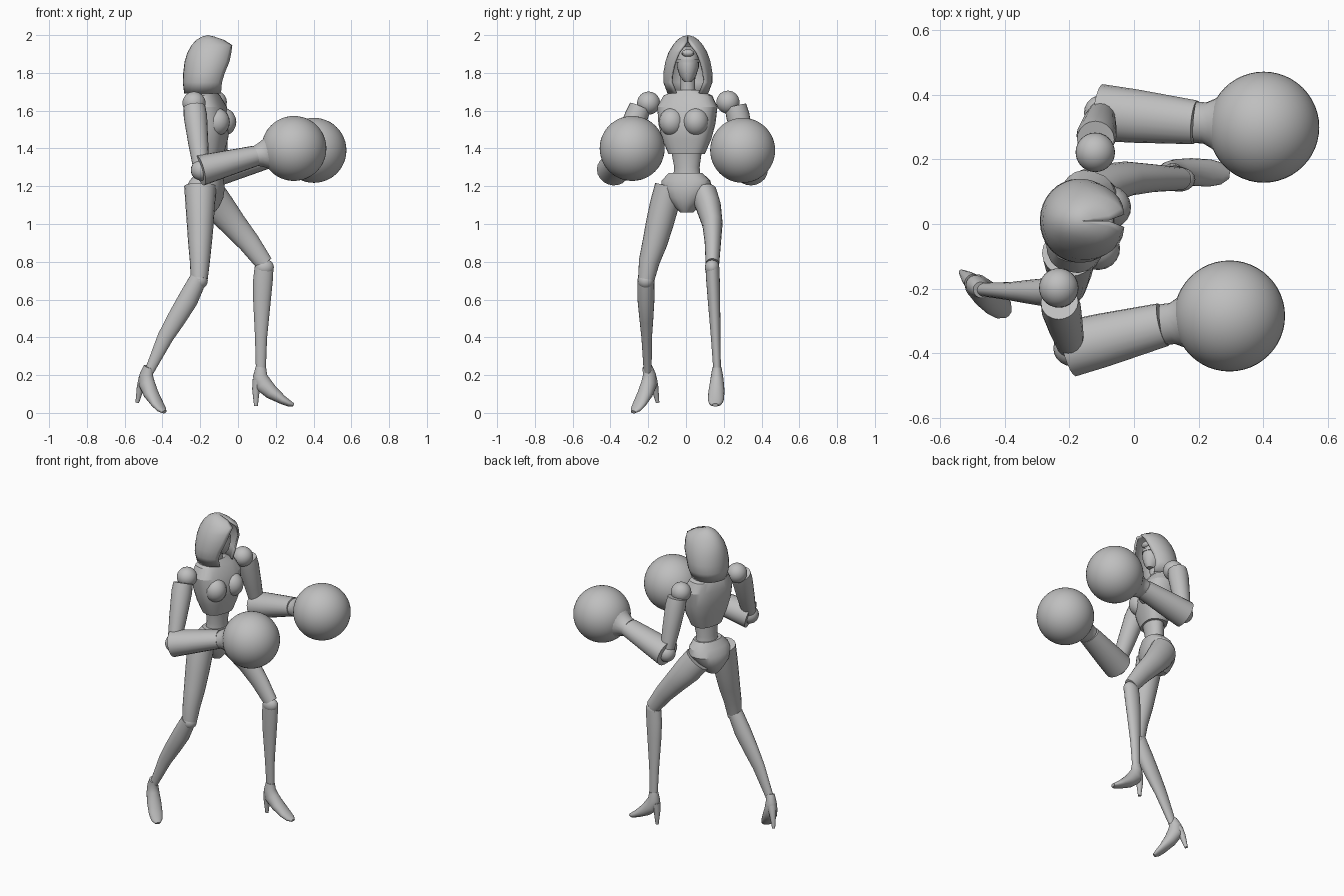
import bpy, bmesh
from math import sin, cos, pi, asin, radians
from mathutils import Vector, Matrix

cube = bpy.data.objects.get("Cube")
if cube:
    bpy.data.objects.remove(cube, do_unlink=True)

grey = bpy.data.materials.new("plain grey")
grey.use_nodes = True
GREY = (0.52, 0.52, 0.52, 1)
grey.diffuse_color = GREY
grey.node_tree.nodes["Principled BSDF"].inputs["Base Color"].default_value = GREY
UP = Vector((0, 0, 1))
Y = Vector((0, 1, 0))


def finish(name, bm, angle=35):
    bmesh.ops.recalc_face_normals(bm, faces=bm.faces)
    me = bpy.data.meshes.new(name)
    bm.to_mesh(me)
    bm.free()
    me.materials.append(grey)
    ob = bpy.data.objects.new(name, me)
    bpy.context.collection.objects.link(ob)
    bpy.ops.object.select_all(action='DESELECT')
    ob.select_set(True)
    bpy.context.view_layer.objects.active = ob
    bpy.ops.object.shade_smooth_by_angle(angle=radians(angle))
    return ob


def skin(bm, rings, closed=True):
    for a, b in zip(rings, rings[1:]):
        n = len(a)
        for i in range(n if closed else n - 1):
            j = (i + 1) % n
            bm.faces.new((a[i], a[j], b[j], b[i]))


def tube(name, stations, side=Y, axis=None, sides=20, power=1.0, angle=35):
    """Loft of x, y, z, half width along side, half depth."""
    bm = bmesh.new()
    pts = [Vector(s[:3]) for s in stations]
    rings = []
    for k, s in enumerate(stations):
        t = axis or (pts[min(k + 1, len(pts) - 1)] - pts[max(k - 1, 0)]).normalized()
        u = (side - t * side.dot(t)).normalized()
        v = t.cross(u)
        ring = []
        for i in range(sides):
            c, d = cos(2 * pi * i / sides), sin(2 * pi * i / sides)
            c = abs(c) ** power * (1 if c > 0 else -1)
            d = abs(d) ** power * (1 if d > 0 else -1)
            ring.append(bm.verts.new(pts[k] + u * c * s[3] + v * d * s[-1]))
        rings.append(ring)
    skin(bm, rings)
    bm.faces.new(rings[0])
    bm.faces.new(rings[-1])
    return finish(name, bm, angle)


def ball(name, centre, size, yaw=0, segs=32):
    bm = bmesh.new()
    m = Matrix.Translation(centre) @ Matrix.Rotation(yaw, 4, 'Z') @ Matrix.Diagonal((*size, 1))
    bmesh.ops.create_uvsphere(bm, u_segments=segs, v_segments=segs // 2, radius=1, matrix=m)
    return finish(name, bm)


# Torso, turned a little to its right
YAW = radians(-15)
FWD = Vector((cos(YAW), sin(YAW), 0))
LEFT = Vector((-sin(YAW), cos(YAW), 0))


def body(name, centre, rows, power=1.0, angle=30):
    """Horizontal sections: height, forward offset, half width, half depth."""
    st = []
    for z, f, w, d in rows:
        p = Vector((*centre, 0)) + FWD * f
        st.append((p.x, p.y, z, w, d))
    return tube(name, st, LEFT, UP, 24, power, angle)


body("chest", (-.175, .01), [
    (1.37, .025, .095, .07), (1.45, .025, .13, .09), (1.53, .02, .15, .105),
    (1.62, .01, .16, .095), (1.68, 0, .13, .07), (1.71, 0, .06, .05)], .75, 22)
for s, tag in ((1, "left"), (-1, "right")):
    p = Vector((-.175, .01, 1.54)) + FWD * .08 + LEFT * .066 * s
    ball(tag + "_bust", p, (.072, .068, .075), YAW, 20)
body("waist", (-.155, .005), [
    (1.17, -.01, .1, .075), (1.24, 0, .075, .06), (1.3, 0, .068, .055), (1.4, .01, .085, .06)])
body("pelvis", (-.165, 0), [
    (1.06, -.015, .03, .055), (1.09, -.015, .06, .08), (1.14, -.015, .11, .1),
    (1.19, -.01, .138, .1), (1.23, 0, .13, .085), (1.27, .01, .09, .066)], .9)
tube("neck", [(-.175, .01, 1.66, .05), (-.165, .01, 1.72, .038), (-.16, .01, 1.82, .04)])

# Head and mask band inside the hood
tube("head", [
    (-.125, .01, 1.755, .02, .03), (-.135, .01, 1.78, .042, .055),
    (-.145, .01, 1.83, .058, .075), (-.15, .01, 1.88, .058, .075),
    (-.155, .01, 1.92, .042, .06), (-.16, .01, 1.94, .015, .025)], axis=UP)
tube("mask_band", [(-.148, .01, 1.855, .062, .08), (-.148, .01, 1.872, .062, .08)], axis=UP)
ball("brow_gem", (-.085, .01, 1.905), (.022, .034, .02), 0, 12)

# Hood: open-fronted shell; height, back, rim, half width, half opening
bm = bmesh.new()
rings = []
for z, back, rim, w, gap in [
        (1.69, -.285, -.09, .108, .065), (1.75, -.292, -.085, .13, .09),
        (1.8, -.29, -.07, .13, .085), (1.86, -.283, -.045, .12, .07),
        (1.91, -.267, -.035, .102, .048), (1.947, -.246, -.03, .08, .02),
        (1.975, -.22, -.075, .056, .002), (1.992, -.19, -.125, .03, .001)]:
    t0 = asin(gap / w)
    a = (rim - back) / (1 + cos(t0))
    rings.append([])
    for i in range(25):
        t = t0 + (2 * pi - 2 * t0) * i / 24
        rings[-1].append(bm.verts.new((back + a + a * cos(t), .01 + w * sin(t), z)))
skin(bm, rings, closed=False)
tip = bm.verts.new((-.16, .01, 2.0))
for a, b in zip(rings[-1], rings[-1][1:]):
    bm.faces.new((a, b, tip))
hood = finish("hood", bm, 40)
shell = hood.modifiers.new("thickness", 'SOLIDIFY')
shell.thickness = .012
shell.offset = -1


# Arms with round gloves
def arm(tag, shoulder, elbow, wrist, glove):
    sh, el, wr, gl = map(Vector, (shoulder, elbow, wrist, glove))
    ball(tag + "_shoulder", sh, (.061,) * 3)
    out = Vector((0, .035 if sh.y > 0 else -.035, 0))
    st = []
    for t, r in ((.06, .058), (.2, .062), (.6, .053), (1, .04)):
        p = sh.lerp(el, t) + out * (1 - t)
        st.append((*p, r, r))
    tube(tag + "_upper_arm", st)
    ball(tag + "_elbow", el, (.055,) * 3, 0, 20)
    back = el.lerp(wr, -.02)
    mid = el.lerp(wr, .35)
    tube(tag + "_forearm", [(*back, .088, .082), (*mid, .083, .072), (*wr, .068, .055)])
    cuff = [(*wr, .064, .052)]
    for t, r in ((.14, .064), (.27, .078), (.42, .108), (.55, .125)):
        cuff.append((*wr.lerp(gl, t), r, r))
    tube(tag + "_cuff", cuff)
    ball(tag + "_glove", gl, (.172,) * 3, 0, 48)


arm("left", (-.12, .222, 1.645), (-.1, .345, 1.285), (.19, .315, 1.36), (.402, .3, 1.39))
arm("right", (-.233, -.198, 1.64), (-.195, -.385, 1.285), (.09, -.312, 1.36), (.296, -.285, 1.40))

# Legs
tube("left_thigh", [
    (-.15, .095, 1.16, .07, .085), (-.1, .12, 1.09, .066, .084), (-.025, .14, 1.0, .054, .07),
    (.06, .142, .9, .043, .058), (.14, .14, .79, .036, .046)])
ball("left_knee", (.14, .138, .77), (.05, .038, .045), 0, 20)
tube("left_shin", [
    (.138, .14, .77, .037, .05), (.132, .143, .7, .036, .052), (.127, .148, .6, .033, .047),
    (.122, .157, .4, .025, .032), (.121, .165, .22, .02, .026)])
tube("right_thigh", [
    (-.2, -.09, 1.2, .075, .085), (-.2, -.115, 1.1, .077, .078), (-.2, -.14, 1.0, .073, .071),
    (-.201, -.165, .9, .066, .063), (-.202, -.195, .8, .055, .053), (-.205, -.21, .71, .044, .045)])
ball("right_knee", (-.207, -.212, .7), (.047, .044, .045), 0, 20)
tube("right_shin", [
    (-.21, -.212, .71, .044, .046), (-.265, -.212, .6, .045, .054), (-.325, -.21, .5, .037, .05),
    (-.385, -.208, .4, .028, .042), (-.47, -.203, .22, .021, .025)])


# High-heeled shoes: swung around the ankle by yaw and pitch
def shoe(tag, ankle, yaw, pitch):
    turn = Matrix.Rotation(radians(yaw), 3, 'Z') @ Matrix.Rotation(radians(pitch), 3, 'Y')

    def place(rows):
        return [(*(Vector(ankle) + turn @ Vector((f, 0, z))), w, d) for f, z, w, d in rows]
    side = turn @ Y
    tube(tag + "_shoe", place([
        (0, .01, .024, .028), (-.004, -.035, .032, .038), (.012, -.08, .038, .046),
        (.055, -.122, .043, .038), (.115, -.163, .042, .024), (.15, -.182, .034, .017),
        (.173, -.19, .016, .009)]), side)
    tube(tag + "_heel", place([
        (-.015, -.06, .028, .03), (-.026, -.11, .02, .02), (-.026, -.195, .009, .01)]), side)


shoe("left", (.121, .164, .232), -3, 0)
shoe("right", (-.475, -.203, .235), -42, 16)
